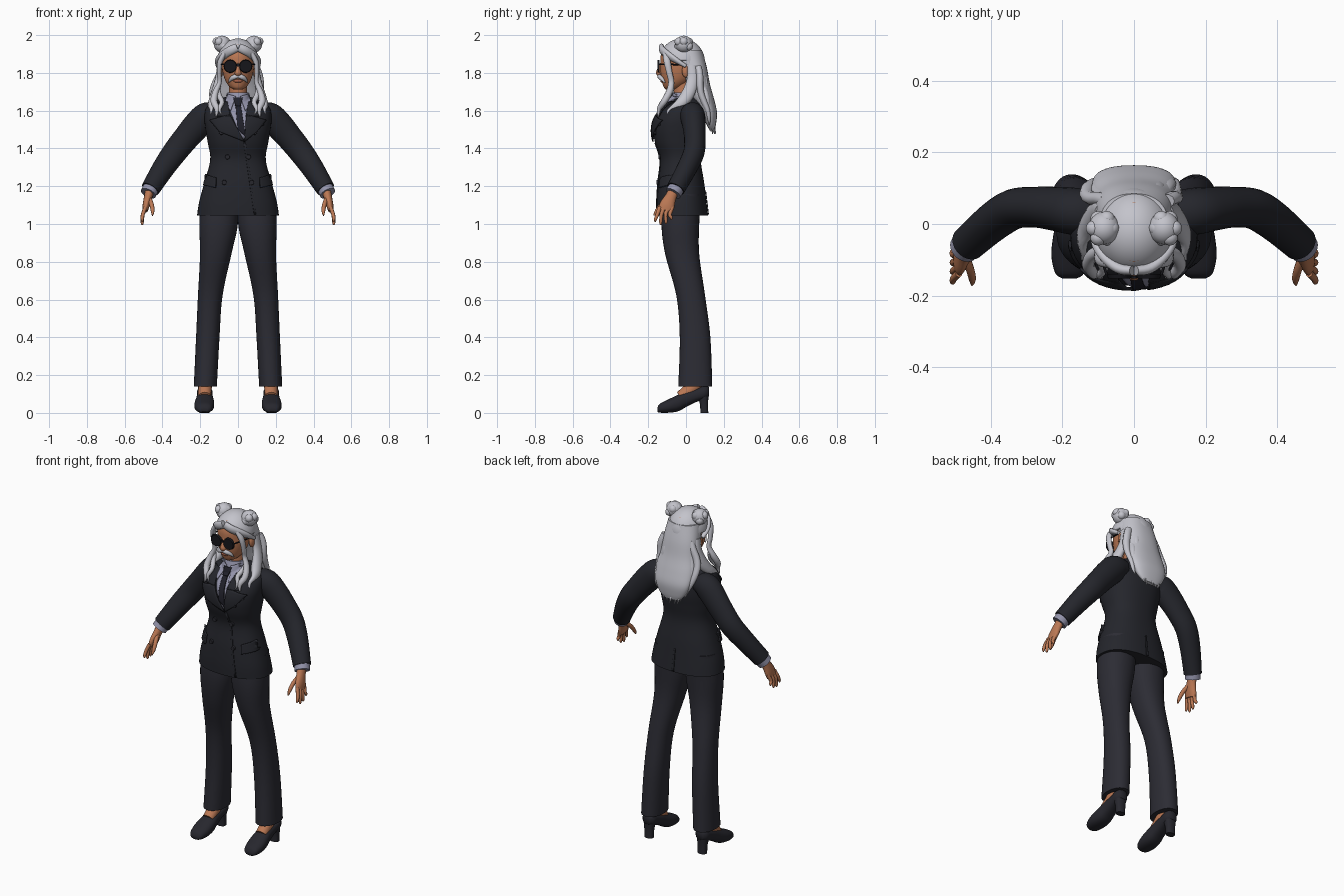
import bpy, bmesh, math, random
from mathutils import Vector, Matrix
from mathutils.bvhtree import BVHTree

random.seed(4)
V = Vector


def material(name, r, g, b):
    m = bpy.data.materials.new(name)
    m.diffuse_color = (r, g, b, 1)
    return m


JACKET = material("jacket_black", .018, .019, .025)
TROUSER = material("trouser_charcoal", .025, .025, .034)
SHOE = material("shoe_black", .020, .020, .027)
SHIRT = material("shirt_lavender", .29, .29, .40)
SKIN = material("skin_tan", .50, .19, .09)
HAIR = material("hair_silver", .55, .55, .60)
LENS = material("lens_black", .008, .008, .011)
TIE = material("tie_black", .014, .014, .022)
LIP = material("lip_brown", .36, .11, .06)


def finish(name, bm, m, angle=50):
    bmesh.ops.recalc_face_normals(bm, faces=bm.faces)
    me = bpy.data.meshes.new(name)
    bm.to_mesh(me)
    bm.free()
    me.materials.append(m)
    me.shade_smooth()
    me.set_sharp_from_angle(angle=math.radians(angle))
    ob = bpy.data.objects.new(name, me)
    bpy.context.collection.objects.link(ob)
    return ob


def spline(rows, k):
    out = []
    for i in range(len(rows) - 1):
        a, b, c, d = (rows[max(0, min(len(rows) - 1, i + j))] for j in (-1, 0, 1, 2))
        for s in range(k):
            t = s / k
            out.append([.5 * (2 * q + (r - p) * t + (2 * p - 5 * q + 4 * r - w) * t * t
                              + (3 * q - p - 3 * r + w) * t ** 3) for p, q, r, w in zip(a, b, c, d)])
    return out + [list(rows[-1])]


def tube(name, rows, m, axis=None, n=24, k=4, p=2.0, s=1):
    """Loft of superellipse rings; a row is x, y, z, radius a, radius b; s=-1 mirrors in x."""
    rows = [[r[0] * s, *r[1:]] for r in spline(rows, k)]
    bm, rings = bmesh.new(), []
    for i, (x, y, z, a, b) in enumerate(rows):
        t = V(rows[min(i + 1, len(rows) - 1)][:3]) - V(rows[max(i - 1, 0)][:3])
        if axis:
            u, v = V((1, 0, 0)), V((0, 1, 0)) if axis == "z" else V((0, 0, 1))
        else:
            u = t.cross(V((0, 1, 0))).normalized()
            v = t.cross(u).normalized()
        ring = []
        for j in range(n):
            q = math.tau * j / n
            c, d = math.cos(q), math.sin(q)
            c = math.copysign(abs(c) ** (2 / p), c)
            d = math.copysign(abs(d) ** (2 / p), d)
            ring.append(bm.verts.new(V((x, y, z)) + u * c * max(a, .001) + v * d * max(b, .001)))
        rings.append(ring)
    for r0, r1 in zip(rings, rings[1:]):
        for j in range(n):
            bm.faces.new((r0[j], r0[(j + 1) % n], r1[(j + 1) % n], r1[j]))
    bm.faces.new(rings[0])
    bm.faces.new(rings[-1])
    return finish(name, bm, m)


def ball(name, c, r, m, seg=24):
    bm = bmesh.new()
    bmesh.ops.create_uvsphere(bm, u_segments=seg, v_segments=seg // 2, radius=1,
                              matrix=Matrix.Translation(c) @ Matrix.Diagonal((*r, 1)))
    return finish(name, bm, m)


def disc(name, c, r, depth, m):
    bm = bmesh.new()
    bmesh.ops.create_cone(bm, cap_ends=True, segments=28, radius1=r, radius2=r * .9, depth=depth,
                          matrix=Matrix.Translation(c) @ Matrix.Rotation(math.pi / 2, 4, "X"))
    return finish(name, bm, m)


# torso of the jacket and shirt collar
torso = tube("jacket_body", [(0, -.02, 1.045, .217, .137), (0, -.025, 1.12, .205, .133),
    (0, -.028, 1.22, .178, .124), (0, -.03, 1.34, .147, .108), (0, -.038, 1.43, .160, .126),
    (0, -.037, 1.50, .172, .136), (0, -.03, 1.56, .178, .130), (0, -.012, 1.615, .168, .110),
    (0, .003, 1.65, .125, .080), (0, .008, 1.672, .07, .055)], JACKET, "z", 48, 5, 2.3)
collar = tube("shirt_collar", [(0, -.025, 1.58, .08, .08), (0, -.025, 1.64, .068, .07),
    (0, -.018, 1.695, .056, .056)], SHIRT, "z", 32)
targets = [BVHTree.FromPolygons([v.co for v in o.data.vertices], [f.vertices for f in o.data.polygons])
           for o in (torso, collar)]


def surface_y(x, z, back=False):
    d = -1 if back else 1
    hits = [t.ray_cast(V((x, -d, z)), V((0, d, 0)))[0] for t in targets]
    ys = [h.y for h in hits if h]
    return (max(ys) if back else min(ys)) if ys else -.06


def patch(name, corners, off, thick, m, back=False, n=10):
    """Cloth plate: four x,z corners laid on the torso."""
    bm, g = bmesh.new(), []
    a, b, c, d = map(V, corners)
    sgn = 1 if back else -1
    for i in range(n + 1):
        for j in range(n + 1):
            q = a.lerp(b, i / n).lerp(d.lerp(c, i / n), j / n)
            g.append(bm.verts.new((q.x, surface_y(q.x, q.y, back) + sgn * off, q.y)))
    for i in range(n):
        for j in range(n):
            k = i * (n + 1) + j
            bm.faces.new((g[k], g[k + 1], g[k + n + 2], g[k + n + 1]))
    mod = finish(name, bm, m).modifiers.new("thickness", "SOLIDIFY")
    mod.thickness, mod.offset = thick, 0


# shirt front, tie, lapels and seams
patch("shirt_front", [(-.065, 1.655), (.065, 1.655), (.04, 1.45), (.02, 1.45)], .003, .003, SHIRT)
patch("tie_blade", [(-.014, 1.635), (.014, 1.635), (.042, 1.46), (-.002, 1.50)], .008, .006, TIE)
patch("tie_knot", [(-.024, 1.668), (.024, 1.668), (.014, 1.625), (-.014, 1.625)], .012, .012, TIE)
for s in (1, -1):
    patch("collar_wing", [(.012 * s, 1.675), (.058 * s, 1.69), (.07 * s, 1.63), (.038 * s, 1.60)], .010, .006, SHIRT)
    patch("lapel_upper", [(.055 * s, 1.645), (.10 * s, 1.65), (.115 * s, 1.57), (.04 * s, 1.57)], .011, .006, JACKET)
    patch("lapel_lower", [(.043 * s, 1.58), (.15 * s, 1.55), (.10 * s, 1.49), (.035, 1.435)], .011, .006, JACKET)
    patch("pocket_flap", [(.115 * s, 1.245), (.172 * s, 1.262), (.180 * s, 1.205), (.118 * s, 1.192)], .009, .010, JACKET)
    for bx, bz in ((.088, 1.485), (.056, 1.355), (.073, 1.22)):
        disc("jacket_button", (bx * s, surface_y(bx * s, bz) - .006, bz), .013, .012, SHOE)
patch("chest_pocket", [(.075, 1.525), (.135, 1.54), (.135, 1.522), (.077, 1.507)], .006, .005, JACKET)
patch("front_overlap", [(.03, 1.43), (.04, 1.43), (.095, 1.05), (.085, 1.05)], .003, .004, JACKET)
patch("back_vent", [(-.002, 1.18), (.006, 1.18), (.012, 1.05), (-.002, 1.05)], .003, .004, JACKET, True)

# limbs
for s in (1, -1):
    tube("jacket_sleeve", [(.115, .03, 1.585, .055, .06), (.165, .035, 1.572, .073, .066),
        (.215, .042, 1.525, .074, .062), (.275, .047, 1.455, .069, .057), (.335, .042, 1.38, .065, .056),
        (.395, .005, 1.295, .059, .053), (.464, -.055, 1.185, .050, .049)], JACKET, s=s)
    tube("shirt_cuff", [(.455, -.045, 1.20, .043, .043), (.475, -.068, 1.162, .043, .043)], SHIRT, s=s)
    tube("palm", [(.465, -.06, 1.185, .024, .028), (.475, -.08, 1.145, .022, .030),
        (.486, -.10, 1.10, .019, .040), (.492, -.108, 1.07, .014, .038)], SKIN, n=16, s=s)
    for i in range(4):
        y, tip = -.138 + .022 * i, (1.012, .995, 1.0, 1.022)[i]
        tube("finger", [(.490, y, 1.09, .010, .011), (.504, y - .014, 1.05, .010, .010),
            (.507, y - .024 + .006 * i, tip + .012, .008, .008), (.506, y - .025 + .006 * i, tip, .003, .003)],
            SKIN, n=10, s=s)
    tube("thumb", [(.472, -.09, 1.14, .012, .013), (.458, -.128, 1.105, .012, .012),
        (.452, -.155, 1.07, .010, .010), (.453, -.17, 1.045, .003, .004)], SKIN, n=10, s=s)
    tube("trouser_leg", [(.10, -.02, 1.16, .095, .10), (.103, -.03, 1.0, .102, .100),
        (.118, -.02, .84, .083, .090), (.147, .025, .62, .065, .076), (.160, .048, .40, .062, .081),
        (.173, .049, .14, .061, .090)], TROUSER, "z", 32, 6, 2.2, s)
    tube("foot", [(.174, .06, .17, .036, .040), (.175, .03, .13, .036, .038),
        (.176, -.03, .085, .034, .03)], SKIN, n=16, s=s)
    tube("shoe_upper", [(.180, -.152, .016, .02, .010), (.180, -.138, .025, .040, .024),
        (.179, -.09, .037, .052, .036), (.177, -.04, .053, .050, .044), (.176, 0, .073, .044, .042),
        (.176, .05, .092, .041, .036), (.176, .10, .108, .040, .036), (.176, .122, .112, .024, .024)],
        SHOE, "y", 24, 4, 2.4, s)
    tube("shoe_heel", [(.177, .097, 0, .026, .021), (.177, .095, .05, .028, .022),
        (.176, .088, .10, .036, .032)], SHOE, "z", 20, 3, 2.5, s)

# head, neck and face
tube("neck", [(0, -.01, 1.60, .055, .055), (0, -.015, 1.70, .047, .049), (0, -.015, 1.80, .05, .055)], SKIN, "z")
tube("head", [(0, -.08, 1.712, .020, .026), (0, -.068, 1.725, .044, .050), (0, -.050, 1.757, .066, .078),
    (0, -.037, 1.80, .080, .098), (0, -.030, 1.85, .087, .106), (0, -.028, 1.90, .087, .104),
    (0, -.022, 1.95, .068, .082), (0, -.02, 1.972, .025, .03)], SKIN, "z", 36, 5)
tube("nose", [(0, -.128, 1.85, .009, .010), (0, -.140, 1.815, .012, .014), (0, -.143, 1.797, .018, .015),
    (0, -.134, 1.785, .010, .006)], SKIN, n=14)
ball("lips", (0, -.126, 1.757), (.024, .010, .009), LIP, 16)
disc("sunglasses_bridge", (0, -.149, 1.842), .009, .006, LENS)
for s in (1, -1):
    ball("ear", (.093 * s, .0, 1.81), (.013, .022, .035), SKIN, 16)
    disc("sunglasses_lens", (.041 * s, -.146, 1.835), .035, .012, LENS)
    tube("sunglasses_arm", [(.076, -.143, 1.845, .004, .004), (.093, -.08, 1.845, .004, .004),
        (.096, .0, 1.84, .004, .004)], LENS, "y", 8, s=s)
    tube("moustache", [(0, -.143, 1.783, .010, .009), (.022, -.138, 1.777, .013, .011),
        (.040, -.124, 1.764, .009, .009), (.050, -.112, 1.748, .002, .003)], HAIR, n=12, s=s)

# hair cap with face opening
bm = bmesh.new()
bmesh.ops.create_uvsphere(bm, u_segments=72, v_segments=48, radius=1,
    matrix=Matrix.Translation((0, -.022, 1.858)) @ Matrix.Diagonal((.110, .122, .124, 1)))
bmesh.ops.delete(bm, geom=[f for f in bm.faces if f.calc_center_median().y < .01
    and f.calc_center_median().z < 1.912 - 4 * f.calc_center_median().x ** 2], context="FACES")
cap = finish("hair_cap", bm, HAIR).modifiers.new("thickness", "SOLIDIFY")
cap.thickness = .012

# long back hair, with wavy locks over it
tube("back_hair", [(0, .0, 1.92, .095, .085), (0, .035, 1.83, .106, .075), (0, .065, 1.74, .110, .062),
    (0, .092, 1.66, .120, .057), (0, .122, 1.59, .112, .042), (0, .133, 1.53, .085, .026),
    (0, .138, 1.495, .05, .012)], HAIR, "z", 40, 5, 2.3)
for i in range(9):
    x = -.112 + .028 * i
    e = 1 - (x / .14) ** 2
    ph = random.uniform(0, 6)
    rows = []
    for j in range(8):
        t = j / 7
        rows.append((x * (.75 + .35 * math.sin(math.pi * t)) + .009 * math.sin(ph + 7 * t),
                     .045 + .035 * e + .07 * t + .008 * math.sin(ph + 9 * t),
                     1.83 - (.29 + .07 * e + random.uniform(-.01, .01)) * t,
                     .021 * (1 - t ** 3) + .002, .017 * (1 - t ** 3) + .002))
    tube("back_lock", rows, HAIR, n=10, k=3)

# buns, swept fringe and front locks
for s in (1, -1):
    ball("hair_bun", (.084 * s, -.012, 1.952), (.044, .046, .045), HAIR, 24)
    for i in range(6):
        q = math.tau * i / 6
        ball("bun_curl", ((.088 + .024 * math.cos(q)) * s, -.012 + .030 * math.sin(q),
             1.957 + .016 * math.cos(2 * q + 1)), (.023, .023, .023), HAIR, 14)
    tube("fringe_lock", [(.004, -.130, 1.935, .022, .014), (.04, -.124, 1.918, .024, .016),
        (.078, -.092, 1.892, .024, .016), (.102, -.05, 1.865, .020, .014),
        (.108, .0, 1.835, .010, .010)], HAIR, n=12, s=s)
    tube("temple_lock", [(.07, -.108, 1.905, .012, .016), (.094, -.10, 1.86, .014, .018),
        (.100, -.088, 1.80, .012, .016), (.098, -.078, 1.75, .012, .016), (.118, -.088, 1.70, .016, .018),
        (.128, -.115, 1.65, .018, .017), (.112, -.142, 1.61, .014, .012), (.118, -.148, 1.565, .002, .002)],
        HAIR, n=12, s=s)
    tube("side_lock", [(.095, .03, 1.84, .015, .025), (.103, .035, 1.77, .018, .03),
        (.116, .02, 1.71, .022, .034), (.126, -.005, 1.665, .026, .034), (.142, -.04, 1.63, .018, .026),
        (.138, -.085, 1.60, .010, .014), (.148, -.10, 1.575, .002, .002)], HAIR, n=14, s=s)
    tube("inner_curl", [(.105, -.07, 1.72, .010, .012), (.10, -.09, 1.68, .014, .014),
        (.085, -.125, 1.645, .013, .012), (.098, -.145, 1.61, .010, .009), (.088, -.15, 1.58, .002, .002)],
        HAIR, n=10, s=s)
